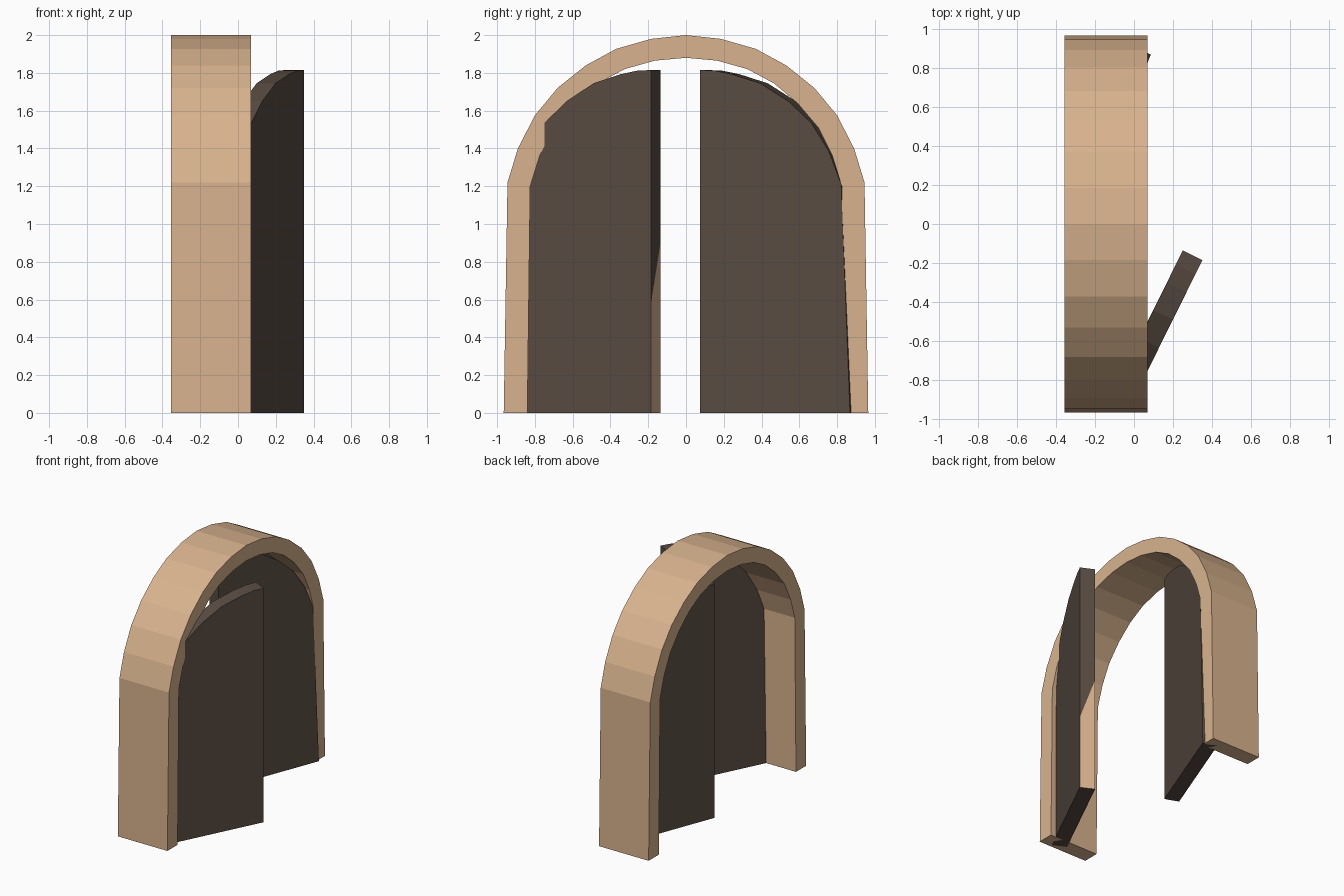
import bpy, bmesh
from mathutils import Vector

if "Cube" in bpy.data.objects:
    bpy.data.objects.remove(bpy.data.objects["Cube"])


def material(name, rgb):
    m = bpy.data.materials.new(name)
    m.diffuse_color = (*rgb, 1)
    m.use_nodes = True
    m.node_tree.nodes["Principled BSDF"].inputs["Base Color"].default_value = m.diffuse_color
    return m


TAN = material("tan_wood", (0.69, 0.45, 0.27))
DARK = material("dark_wood", (0.098, 0.072, 0.054))


def finish(bm, name, mats):
    bmesh.ops.recalc_face_normals(bm, faces=bm.faces)
    me = bpy.data.meshes.new(name)
    bm.to_mesh(me)
    bm.free()
    for m in mats:
        me.materials.append(m)
    ob = bpy.data.objects.new(name, me)
    bpy.context.collection.objects.link(ob)
    return ob


def mirrored(half):
    # half profile runs from the foot to the crown at y = 0
    return half + [(-y, z) for y, z in reversed(half[:-1])]


# Arched door frame: ring of quads swept through x
outer = mirrored([(.965, 0), (.945, 1.22), (.89, 1.40), (.80, 1.575), (.68, 1.72),
                  (.53, 1.84), (.37, 1.927), (.185, 1.98), (0, 2)])
inner = mirrored([(.84, 0), (.825, 1.20), (.775, 1.36), (.70, 1.51), (.59, 1.64),
                  (.465, 1.745), (.325, 1.82), (.165, 1.865), (0, 1.88)])
bm = bmesh.new()
rows = [[bm.verts.new((x, y, z)) for y, z in prof]
        for prof, x in ((outer, -.355), (outer, .07), (inner, .07), (inner, -.355))]
for i in range(len(outer) - 1):
    for k in range(4):
        a, b = rows[k], rows[(k + 1) % 4]
        bm.faces.new((a[i], a[i + 1], b[i + 1], b[i]))
for i in (0, -1):
    bm.faces.new([r[i] for r in rows])
finish(bm, "door_frame", [TAN])

# Door leaves: half-arch profile from the free edge (s = 0) to the hinge
LEAF = [(0, 0), (0, 1.815), (.08, 1.812), (.18, 1.793), (.34, 1.745), (.50, 1.65),
        (.63, 1.535), (.73, 1.385), (.80, 1.21), (.85, 0)]


def leaf(name, corner, along, across, thick=.112):
    corner, along, across = (Vector((*v, 0)) for v in (corner, along, across))
    along.normalize()
    across = across.normalized() * thick
    bm = bmesh.new()
    a = [bm.verts.new(corner + along * s + Vector((0, 0, z))) for s, z in LEAF]
    b = [bm.verts.new(v.co + across) for v in a]
    bm.faces.new(a)
    bm.faces.new(b[::-1])
    n = len(a)
    for i in range(n):
        j = (i + 1) % n
        bm.faces.new((a[i], b[i], b[j], a[j]))
    return bm, a, b, name


bm, a, b, name = leaf("open_door_leaf", (.35, -.185), (-.444, -.896), (-.896, .444))
# Bare lower part of the free edge, cut off along a slant
edge = next(f for f in bm.faces if {a[0], a[1], b[0], b[1]} == set(f.verts))
low, high = a[0].co + Vector((0, 0, .58)), b[0].co + Vector((0, 0, .90))
slant = high - low
normal = slant.cross(edge.normal if edge.normal.length else Vector((.444, .896, 0)))
if normal.length < 1e-6:
    normal = slant.cross(Vector((.444, .896, 0)))
bmesh.ops.bisect_plane(bm, geom=[edge] + list(edge.edges) + list(edge.verts),
                       plane_co=low, plane_no=normal)
bm.normal_update()
for f in bm.faces:
    c = f.calc_center_median()
    if abs((c - a[0].co).dot(Vector((.444, .896, 0)))) < .01 and c.z < .7 and abs(f.normal.z) < .5:
        f.material_index = 1
finish(bm, name, [DARK, TAN])

bm, a, b, name = leaf("ajar_door_leaf", (-.22, .075), (.36, .933), (-.933, .36))
finish(bm, name, [DARK])
